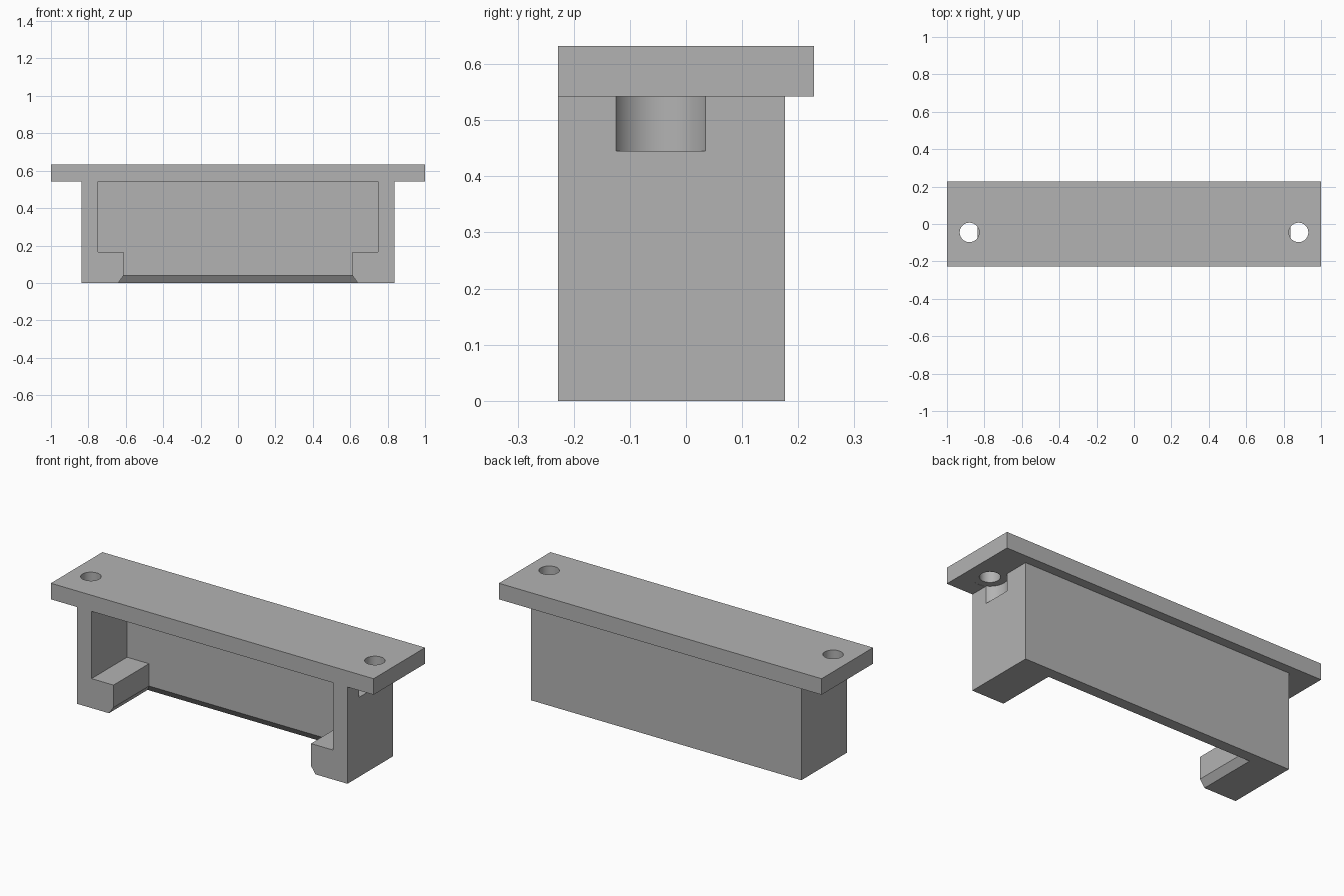
import bpy, bmesh, math

cube = bpy.data.objects.get("Cube")
if cube:
    bpy.data.objects.remove(cube, do_unlink=True)

grey = bpy.data.materials.new("plain grey")
grey.use_nodes = True
colour = (0.45, 0.45, 0.45, 1)
grey.diffuse_color = colour
grey.node_tree.nodes["Principled BSDF"].inputs["Base Color"].default_value = colour


def loft(name, start, end):
    """Solid between two matching loops of points."""
    bm = bmesh.new()
    a = [bm.verts.new(p) for p in start]
    b = [bm.verts.new(p) for p in end]
    bm.faces.new(a)
    bm.faces.new(b)
    for i in range(len(a)):
        j = (i + 1) % len(a)
        bm.faces.new((a[i], a[j], b[j], b[i]))
    bmesh.ops.recalc_face_normals(bm, faces=bm.faces)
    mesh = bpy.data.meshes.new(name)
    bm.to_mesh(mesh)
    bm.free()
    mesh.materials.append(grey)
    obj = bpy.data.objects.new(name, mesh)
    bpy.context.collection.objects.link(obj)
    return obj


def symmetric_prism(name, half, y0, y1):
    """Extrude along y a front profile given by its right half, bottom to top."""
    outline = half + [(-x, z) for x, z in reversed(half)]
    return loft(name, [(x, y0, z) for x, z in outline], [(x, y1, z) for x, z in outline])


def cylinder(name, x, y, radius, z0, z1, sides=64):
    ring = [(x + radius * math.cos(2 * math.pi * i / sides),
             y + radius * math.sin(2 * math.pi * i / sides)) for i in range(sides)]
    return loft(name, [(*p, z0) for p in ring], [(*p, z1) for p in ring])


FRONT, INNER, BACK, RIM = -0.228, 0.086, 0.176, 0.228
PLATE_LOW, TOP = 0.542, 0.632

# Housing with the flanged top plate
bracket = symmetric_prism("mounting_bracket",
                          [(0.838, 0), (0.838, PLATE_LOW), (1, PLATE_LOW), (1, TOP)],
                          FRONT, RIM)

# Space behind the housing, below the overhanging plate
cutters = [symmetric_prism("rear_cutter", [(1.1, -0.1), (1.1, PLATE_LOW)], BACK, 0.3)]

# Open cavity, narrowed at the bottom by the two lugs
cutters.append(symmetric_prism("cavity_cutter",
                               [(0.612, -0.1), (0.612, 0.165), (0.748, 0.165),
                                (0.748, PLATE_LOW)], -0.3, INNER))


# Chamfer around the lower opening
def chamfer_loop(z):
    grow = (0.04 - z) * 0.7
    x, y = 0.612 + grow, INNER + grow
    return [(-x, -0.3, z), (x, -0.3, z), (x, y, z), (-x, y, z)]


cutters.append(loft("chamfer_cutter", chamfer_loop(-0.02), chamfer_loop(0.06)))

# Screw holes with clearance for the screw heads
for side in (-1, 1):
    cutters.append(cylinder("head_cutter", side * 0.88, -0.045, 0.09, 0.445, PLATE_LOW + 0.001))
    cutters.append(cylinder("screw_cutter", side * 0.88, -0.045, 0.052, 0.5, 0.7))

for cutter in cutters:
    cutter.hide_render = True
    mod = bracket.modifiers.new(cutter.name, "BOOLEAN")
    mod.operation = "DIFFERENCE"
    mod.solver = "EXACT"
    mod.object = cutter

bpy.ops.object.select_all(action="DESELECT")
bracket.select_set(True)
bpy.context.view_layer.objects.active = bracket
for cutter in cutters:
    bpy.ops.object.modifier_apply(modifier=cutter.name)
    bpy.data.objects.remove(cutter, do_unlink=True)
bpy.ops.object.shade_smooth_by_angle(angle=math.radians(30))
